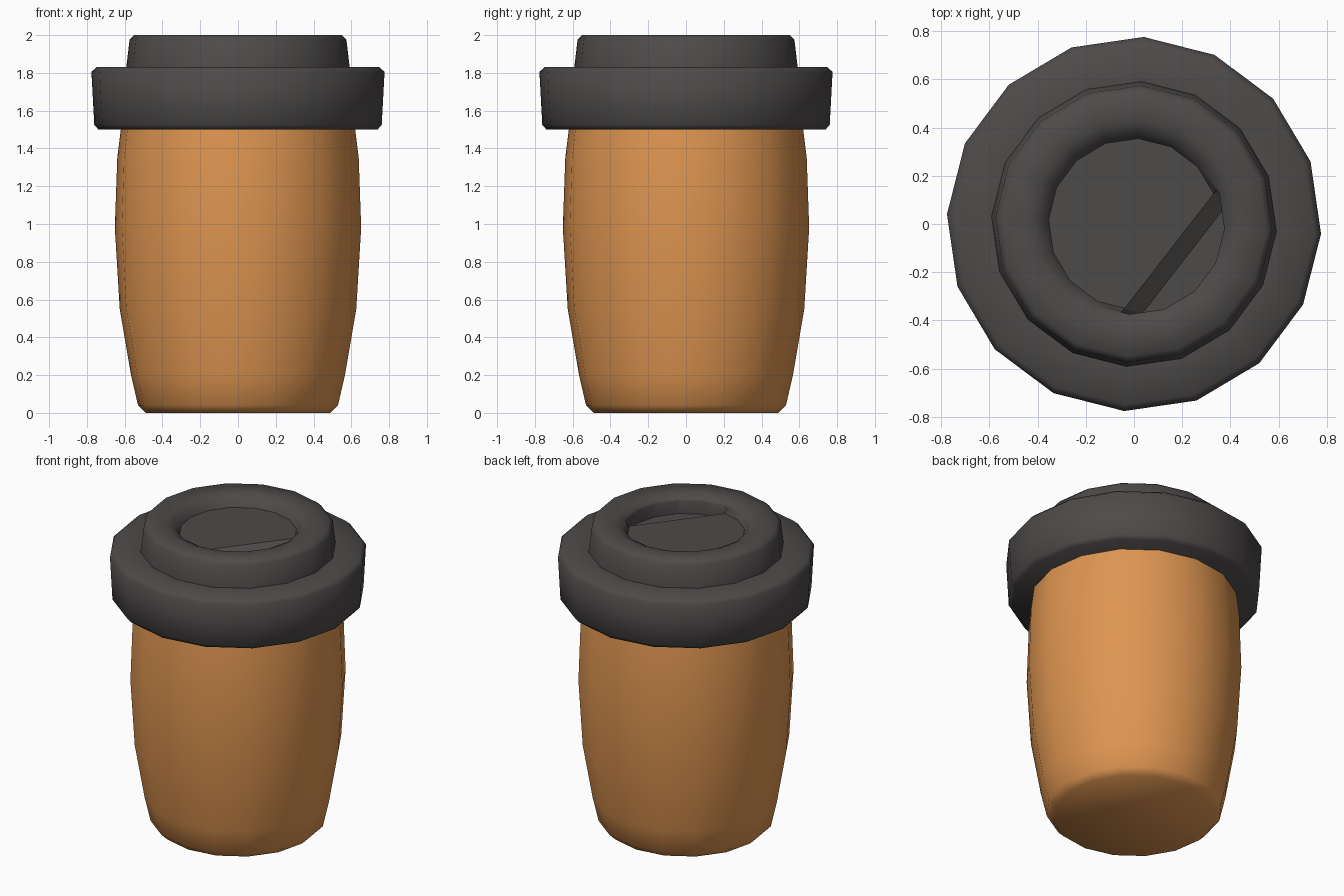
import bpy, bmesh
from math import sin, cos, radians, pi
from mathutils import Vector

cube = bpy.data.objects.get("Cube")
if cube:
    bpy.data.objects.remove(cube, do_unlink=True)

SIDES = 16
TURN = radians(-3)      # slight twist of all the polygons
SMOOTH = radians(55)


def material(name, color):
    mat = bpy.data.materials.new(name)
    mat.use_nodes = True
    mat.diffuse_color = (*color, 1)
    mat.node_tree.nodes["Principled BSDF"].inputs["Base Color"].default_value = (*color, 1)
    return mat


def lathe(profile):
    """Closed solid turned from (radius, height) points, capped at both ends."""
    bm = bmesh.new()
    rings = []
    for r, z in profile:
        angles = [TURN + 2 * pi * i / SIDES for i in range(SIDES)]
        rings.append([bm.verts.new((r * cos(a), r * sin(a), z)) for a in angles])
    for low, high in zip(rings, rings[1:]):
        for i in range(SIDES):
            j = (i + 1) % SIDES
            bm.faces.new((low[i], low[j], high[j], high[i]))
    bm.faces.new(rings[0][::-1])
    bm.faces.new(rings[-1])
    bmesh.ops.recalc_face_normals(bm, faces=bm.faces)
    return bm


def make_object(name, bm, mat):
    mesh = bpy.data.meshes.new(name)
    bm.to_mesh(mesh)
    bm.free()
    mesh.materials.append(mat)
    obj = bpy.data.objects.new(name, mesh)
    bpy.context.collection.objects.link(obj)
    return obj


def activate(obj):
    bpy.ops.object.select_all(action='DESELECT')
    obj.select_set(True)
    bpy.context.view_layer.objects.active = obj


clay = material("warm orange", (0.73, 0.30, 0.082))
rubber = material("charcoal", (0.075, 0.069, 0.067))

# Cup body: bulging wall with a chamfered foot
body = make_object("cup_body", lathe([
    (0.49, 0), (0.53, 0.04), (0.567, 0.2), (0.627, 0.55),
    (0.653, 0.98), (0.64, 1.35), (0.62, 1.51), (0.61, 1.6)]), clay)

# Lid: wide band, raised ring and shallow well
lid = make_object("lid", lathe([
    (0.74, 1.5), (0.762, 1.525), (0.777, 1.805), (0.75, 1.83),
    (0.592, 1.83), (0.575, 1.975), (0.55, 2.0),
    (0.43, 2.0), (0.38, 1.975), (0.355, 1.93)]), rubber)

# Sipping recess: a sunken segment of the well with a sloping edge
FLOOR, SUNK = 1.93, 1.88
NEAR, FAR = 0.184, 0.255
side = Vector((0.79, -0.613, 0)).normalized()
slope = (side * (FLOOR - SUNK) + Vector((0, 0, FAR - NEAR))).normalized()
bm = lathe([(0.375, SUNK), (0.375, 2.1)])
cut = bmesh.ops.bisect_plane(
    bm, geom=bm.verts[:] + bm.edges[:] + bm.faces[:],
    plane_co=side * NEAR + Vector((0, 0, FLOOR)), plane_no=slope, clear_inner=True)
edges = [e for e in cut["geom_cut"] if isinstance(e, bmesh.types.BMEdge)]
bmesh.ops.contextual_create(bm, geom=edges)
# Keep the upper part of the cutter clear of the rest of the well
above = bmesh.ops.bisect_plane(
    bm, geom=bm.verts[:] + bm.edges[:] + bm.faces[:],
    plane_co=side * (NEAR - 0.001), plane_no=side, clear_inner=True)
edges = [e for e in above["geom_cut"] if isinstance(e, bmesh.types.BMEdge)]
bmesh.ops.contextual_create(bm, geom=edges)
bmesh.ops.recalc_face_normals(bm, faces=bm.faces)
cutter = make_object("recess_cutter", bm, rubber)
cutter.hide_render = True

recess = lid.modifiers.new("recess", 'BOOLEAN')
recess.operation = 'DIFFERENCE'
recess.solver = 'EXACT'
recess.object = cutter
activate(lid)
bpy.ops.object.modifier_apply(modifier=recess.name)
bpy.data.objects.remove(cutter, do_unlink=True)

# Smooth shading with crisp corners; the well floor stays flat
for obj in (body, lid):
    activate(obj)
    bpy.ops.object.shade_smooth_by_angle(angle=SMOOTH)
for face in lid.data.polygons:
    if face.normal.z > 0.99 and face.center.xy.length < 0.37 and face.center.z < 1.95:
        face.use_smooth = False
